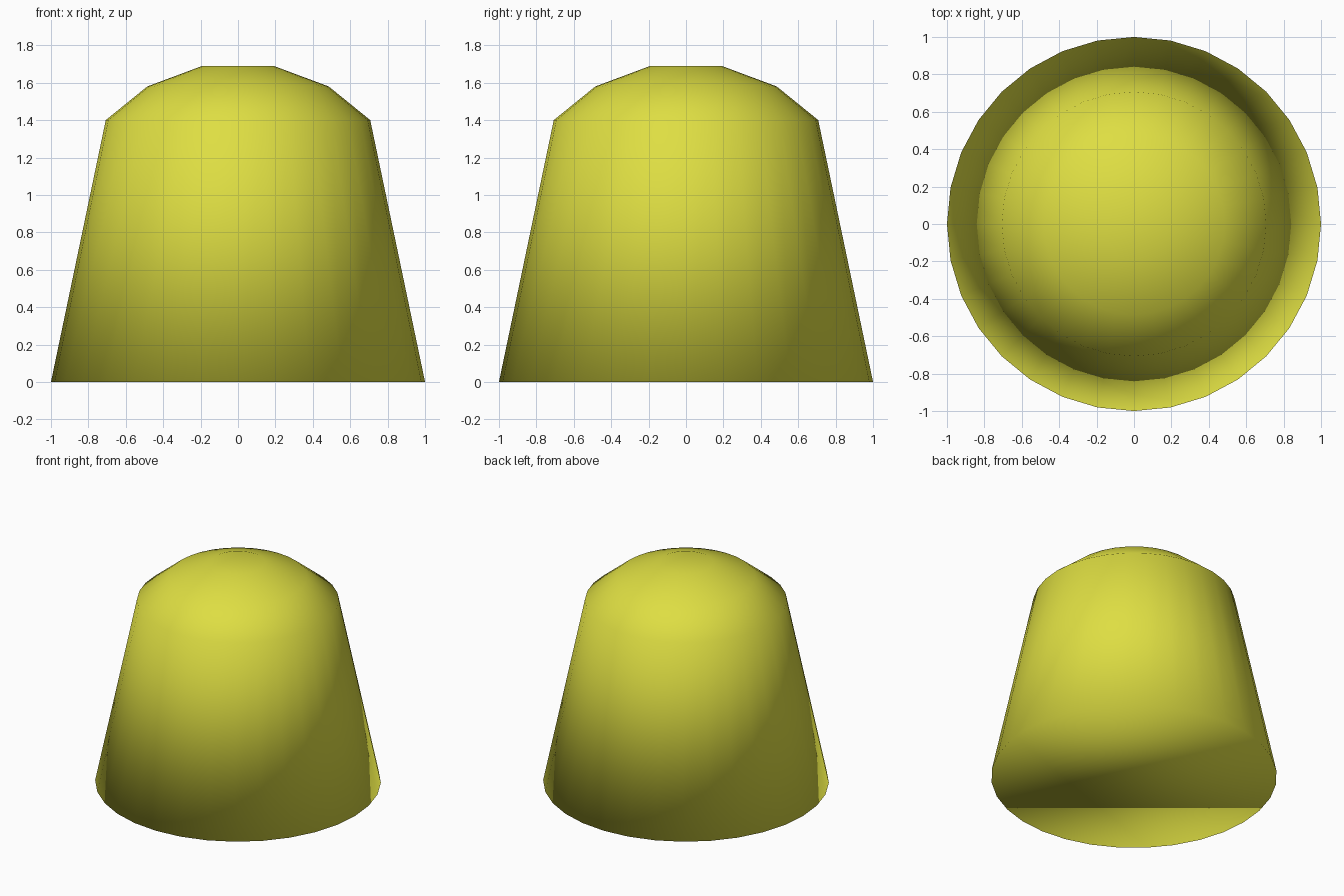
import bpy
import bmesh
from math import cos, sin, tau

if "Cube" in bpy.data.objects:
    bpy.data.objects.remove(bpy.data.objects["Cube"])

SEGMENTS = 32
# Profile from base rim to crown: (radius, height)
PROFILE = [(1.0, 0.0), (0.707, 1.40), (0.485, 1.58), (0.19, 1.69)]

bm = bmesh.new()

# Rings around the vertical axis
rings = []
for r, z in PROFILE:
    rings.append([bm.verts.new((r * cos(tau * i / SEGMENTS), r * sin(tau * i / SEGMENTS), z))
                  for i in range(SEGMENTS)])

# Tapered wall and rounded crown
for low, high in zip(rings, rings[1:]):
    for i in range(SEGMENTS):
        j = (i + 1) % SEGMENTS
        bm.faces.new((low[i], low[j], high[j], high[i]))

# Flat base and small flat top
bm.faces.new(rings[0][::-1])
bm.faces.new(rings[-1])

# Smooth shading all over, as one continuous surface
for face in bm.faces:
    face.smooth = True

mesh = bpy.data.meshes.new("domed_cap")
bm.to_mesh(mesh)
bm.free()
cap = bpy.data.objects.new("domed_cap", mesh)
bpy.context.collection.objects.link(cap)

# Yellow
yellow = bpy.data.materials.new("yellow")
yellow.diffuse_color = (0.73, 0.73, 0.055, 1.0)
yellow.use_nodes = True
yellow.node_tree.nodes["Principled BSDF"].inputs["Base Color"].default_value = yellow.diffuse_color
mesh.materials.append(yellow)
